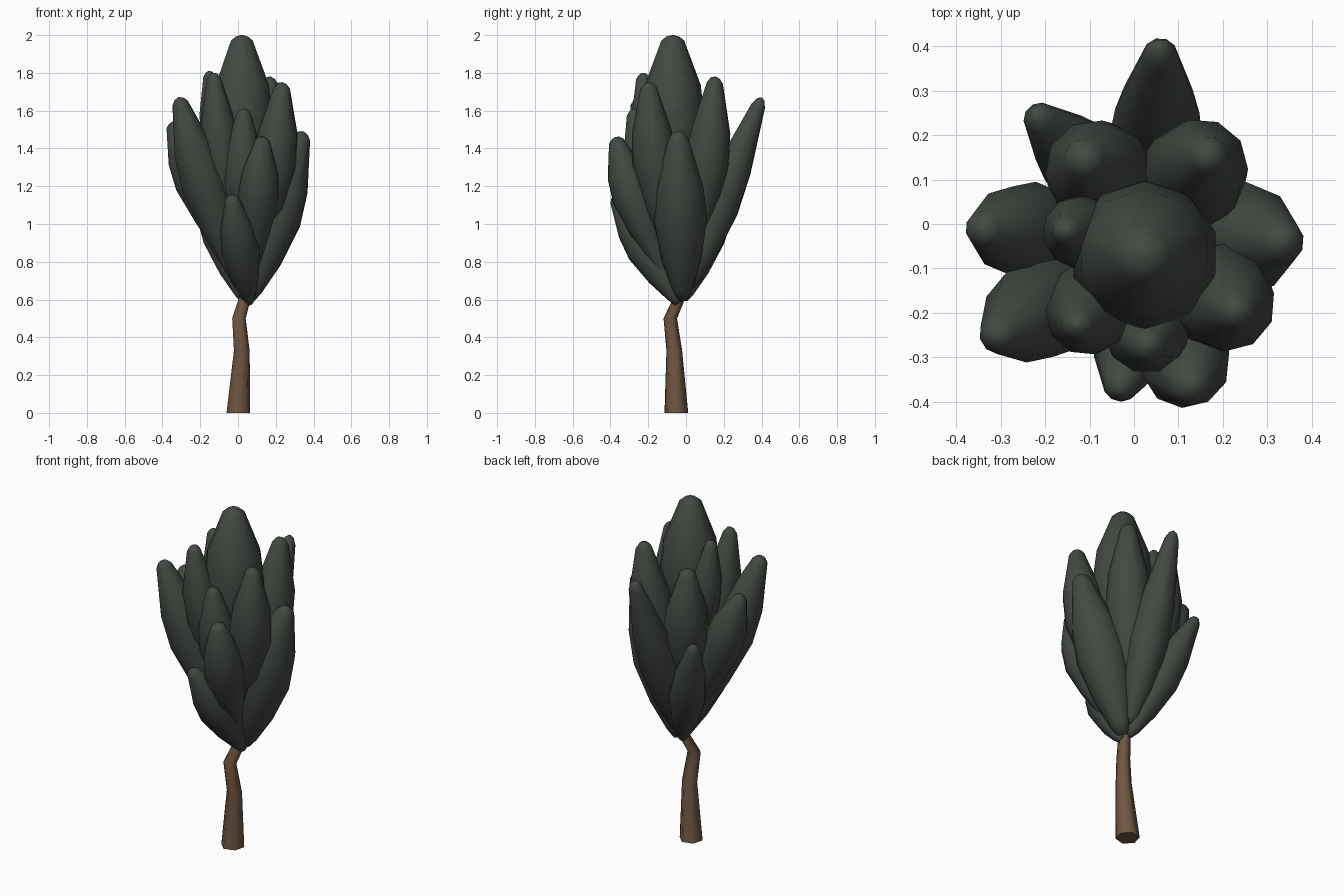
import bpy, bmesh, math
from mathutils import Vector


def material(name, rgb):
    m = bpy.data.materials.new(name)
    m.diffuse_color = (*rgb, 1)
    return m


LEAF = material("dark_foliage", (0.055, 0.066, 0.055))
BARK = material("bark", (0.16, 0.095, 0.055))


def tube(name, rings, sides, mat, axis, spin=0.0):
    """Skin rings (centre, radius) lying square to one axis, with capped ends."""
    turn = Vector(axis).to_track_quat('Z', 'Y')
    bm = bmesh.new()
    loops = []
    for c, r in rings:
        angles = [spin + 2 * math.pi * i / sides for i in range(sides)]
        loops.append([bm.verts.new(Vector(c) + turn @ Vector(
            (r * math.cos(a), r * math.sin(a), 0))) for a in angles])
    for a, b in zip(loops, loops[1:]):
        for i in range(sides):
            j = (i + 1) % sides
            bm.faces.new((a[i], a[j], b[j], b[i]))
    bm.faces.new(loops[0][::-1])
    bm.faces.new(loops[-1])
    me = bpy.data.meshes.new(name)
    bm.to_mesh(me)
    bm.free()
    me.materials.append(mat)
    ob = bpy.data.objects.new(name, me)
    bpy.context.collection.objects.link(ob)
    bpy.ops.object.select_all(action='DESELECT')
    ob.select_set(True)
    bpy.context.view_layer.objects.active = ob
    bpy.ops.object.shade_smooth_by_angle(angle=math.radians(75))
    return ob


# Crooked trunk, its top hidden in the foliage
tube("trunk", [((0.002, -0.051, 0), 0.065), ((0.02, -0.062, 0.33), 0.043),
               ((0.005, -0.083, 0.5), 0.037), ((0.04, -0.03, 0.62), 0.033),
               ((0.03, -0.04, 1.1), 0.02)], 6, BARK, (0, 0, 1), math.radians(15))

# Spindle profile shared by all leaf clumps: position along axis, relative radius
PROFILE = [(0, 0.2), (0.05, 0.38), (0.22, 0.74), (0.46, 1.0), (0.66, 0.88),
           (0.96, 0.36), (0.99, 0.2), (1.0, 0.03)]

# Leaf clumps: base, tip, radius, position of widest point, outward bow
CLUMPS = [
    ((0.03, -0.07, 0.90), (0.02, -0.07, 2.00), 0.168, 0.60, 0),        # crown
    ((0.04, 0.01, 0.66), (0.06, 0.40, 1.67), 0.108, 0.42, 0),          # back
    ((0.03, -0.01, 0.60), (-0.225, 0.25, 1.31), 0.100, 0.46, 0),       # back left, low
    ((0.01, -0.03, 0.70), (-0.35, -0.01, 1.54), 0.112, 0.62, 0.015),   # left
    ((0.02, -0.05, 0.65), (-0.315, -0.255, 1.67), 0.122, 0.55, 0.02),  # front left
    ((0.02, 0.01, 0.80), (-0.115, 0.15, 1.69), 0.125, 0.55, 0.025),    # back left, high
    ((0.00, -0.03, 1.00), (-0.155, -0.015, 1.81), 0.090, 0.55, 0.02),  # left, high
    ((0.05, 0.01, 0.80), (0.17, 0.155, 1.78), 0.122, 0.52, 0.03),      # back right
    ((0.00, -0.08, 0.90), (-0.13, -0.23, 1.80), 0.105, 0.52, 0.03),    # front left, high
    ((0.08, -0.07, 0.80), (0.235, -0.20, 1.75), 0.120, 0.55, 0.035),   # front right
    ((0.06, -0.02, 0.60), (0.345, -0.04, 1.49), 0.142, 0.48, 0),       # right
    ((0.03, -0.08, 0.85), (0.03, -0.28, 1.61), 0.110, 0.50, 0.03),     # front, high
    ((0.06, -0.08, 0.67), (0.13, -0.375, 1.46), 0.112, 0.60, 0.025),   # front
    ((0.06, -0.04, 0.58), (-0.035, -0.38, 1.15), 0.105, 0.50, 0),      # front, low
]
for n, (base, tip, rad, peak, bow) in enumerate(CLUMPS, 1):
    b, t = Vector(base), Vector(tip)
    out = Vector((t.x - b.x, t.y - b.y, 0)).normalized() * bow
    power = math.log(peak) / math.log(0.46)
    rings = []
    for f, r in PROFILE:
        s = f ** power
        rings.append((b.lerp(t, s) + out * 4 * s * (1 - s), rad * r))
    tube(f"leaf_clump_{n}", rings, 10, LEAF, t - b)
